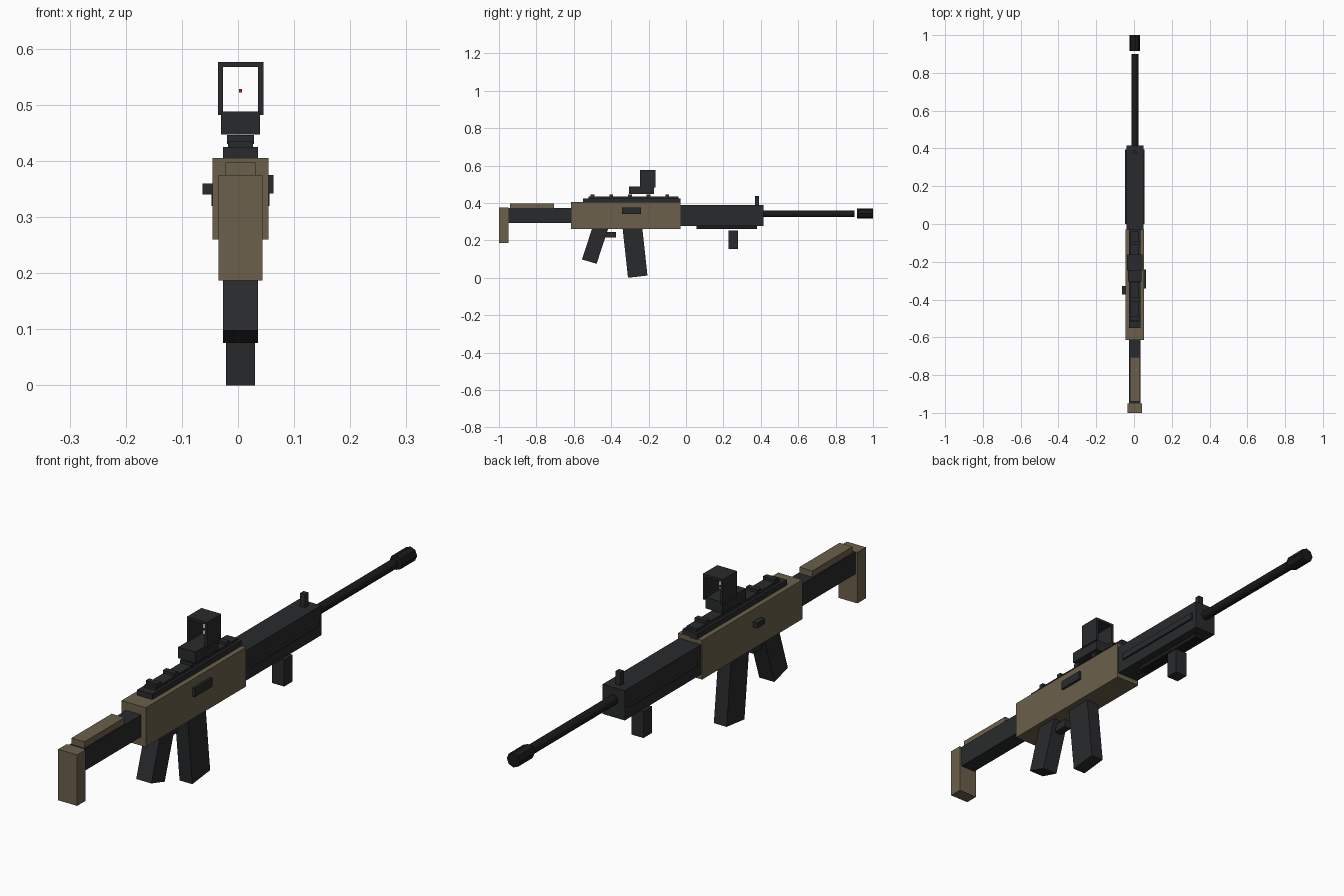
import bpy, bmesh, math

if "Cube" in bpy.data.objects:
    bpy.data.objects.remove(bpy.data.objects["Cube"])

CX = 0.0045   # centre line of the body (side fittings shift the bounds)


def material(name, rgb):
    m = bpy.data.materials.new(name)
    m.diffuse_color = (*rgb, 1)
    m.use_nodes = True
    m.node_tree.nodes["Principled BSDF"].inputs["Base Color"].default_value = m.diffuse_color
    return m


TAN = material("tan", (0.145, 0.117, 0.070))
DARK = material("dark_metal", (0.022, 0.023, 0.025))
BLACK = material("black_metal", (0.010, 0.010, 0.011))
RED = material("red", (0.6, 0.01, 0.01))


def finish(name, bm, mat):
    bmesh.ops.recalc_face_normals(bm, faces=bm.faces)
    me = bpy.data.meshes.new(name)
    bm.to_mesh(me)
    bm.free()
    me.materials.append(mat)
    ob = bpy.data.objects.new(name, me)
    bpy.context.collection.objects.link(ob)
    return ob


def prism(name, yz, x0, x1, mat):
    """Side profile in (y, z) extruded from x0 to x1."""
    bm = bmesh.new()
    face = bm.faces.new([bm.verts.new((x0, y, z)) for y, z in yz])
    new = bmesh.ops.extrude_face_region(bm, geom=[face])["geom"]
    bmesh.ops.translate(bm, vec=(x1 - x0, 0, 0),
                        verts=[v for v in new if isinstance(v, bmesh.types.BMVert)])
    return finish(name, bm, mat)


def box(name, width, y0, y1, z0, z1, mat, cx=CX):
    return prism(name, [(y0, z0), (y1, z0), (y1, z1), (y0, z1)],
                 cx - width / 2, cx + width / 2, mat)


def tube(name, r, y0, y1, z, sides, mat):
    bm = bmesh.new()
    bmesh.ops.create_cone(bm, cap_ends=True, segments=sides, radius1=r, radius2=r, depth=y1 - y0)
    for v in bm.verts:
        x, y, h = v.co
        v.co = (CX + x, (y0 + y1) / 2 + h, z + y)
    return finish(name, bm, mat)


# stock
box("butt_pad", 0.078, -1.0, -0.95, 0.187, 0.375, TAN)
box("stock_bar", 0.062, -0.955, -0.60, 0.293, 0.374, DARK)
box("cheek_rest", 0.053, -0.94, -0.705, 0.37, 0.397, TAN)

# receiver and side fittings
box("receiver", 0.099, -0.615, -0.03, 0.26, 0.405, TAN)
box("side_port", 0.014, -0.342, -0.24, 0.342, 0.375, DARK, 0.056)
box("bolt_handle", 0.023, -0.372, -0.327, 0.34, 0.36, DARK, -0.0515)

# top rail with raised cross bars
box("rail_base", 0.062, -0.55, -0.03, 0.40, 0.425, DARK)
box("rail_top", 0.044, -0.52, -0.04, 0.42, 0.435, DARK)
for i in range(5):
    y = -0.5 + 0.1 * i
    box(f"rail_bar_{i + 1}", 0.048, y - 0.01, y + 0.01, 0.43, 0.446, DARK)

# open frame sight
box("sight_base", 0.070, -0.305, -0.17, 0.447, 0.488, DARK)
for side, name in ((-1, "left"), (1, "right")):
    box(f"sight_wall_{name}", 0.009, -0.246, -0.162, 0.482, 0.576, DARK, CX + side * 0.036)
box("sight_roof", 0.065, -0.246, -0.162, 0.567, 0.576, DARK)
box("sight_dot", 0.006, -0.207, -0.201, 0.522, 0.528, RED)

# grip, trigger guard and magazine
prism("pistol_grip", [(-0.495, 0.285), (-0.556, 0.098), (-0.478, 0.075), (-0.415, 0.265)],
      CX - 0.031, CX + 0.031, DARK)
box("trigger_guard", 0.03, -0.475, -0.375, 0.215, 0.245, DARK)
prism("magazine", [(-0.339, 0.265), (-0.31, 0.0), (-0.206, 0.012), (-0.235, 0.277)],
      CX - 0.026, CX + 0.026, DARK)

# handguard with side and bottom strips
box("handguard", 0.090, -0.035, 0.415, 0.278, 0.388, DARK)
for side, name in ((-1, "left"), (1, "right")):
    box(f"handguard_strip_{name}", 0.012, 0.0, 0.395, 0.32, 0.345, DARK, CX + side * 0.046)
box("handguard_strip_bottom", 0.034, 0.055, 0.38, 0.262, 0.285, BLACK)
box("foregrip", 0.05, 0.227, 0.277, 0.155, 0.253, DARK)
box("front_sight", 0.02, 0.37, 0.39, 0.38, 0.436, DARK)

# barrel
tube("barrel", 0.018, 0.40, 0.90, 0.343, 12, BLACK)
tube("muzzle", 0.027, 0.915, 1.0, 0.343, 8, BLACK)
